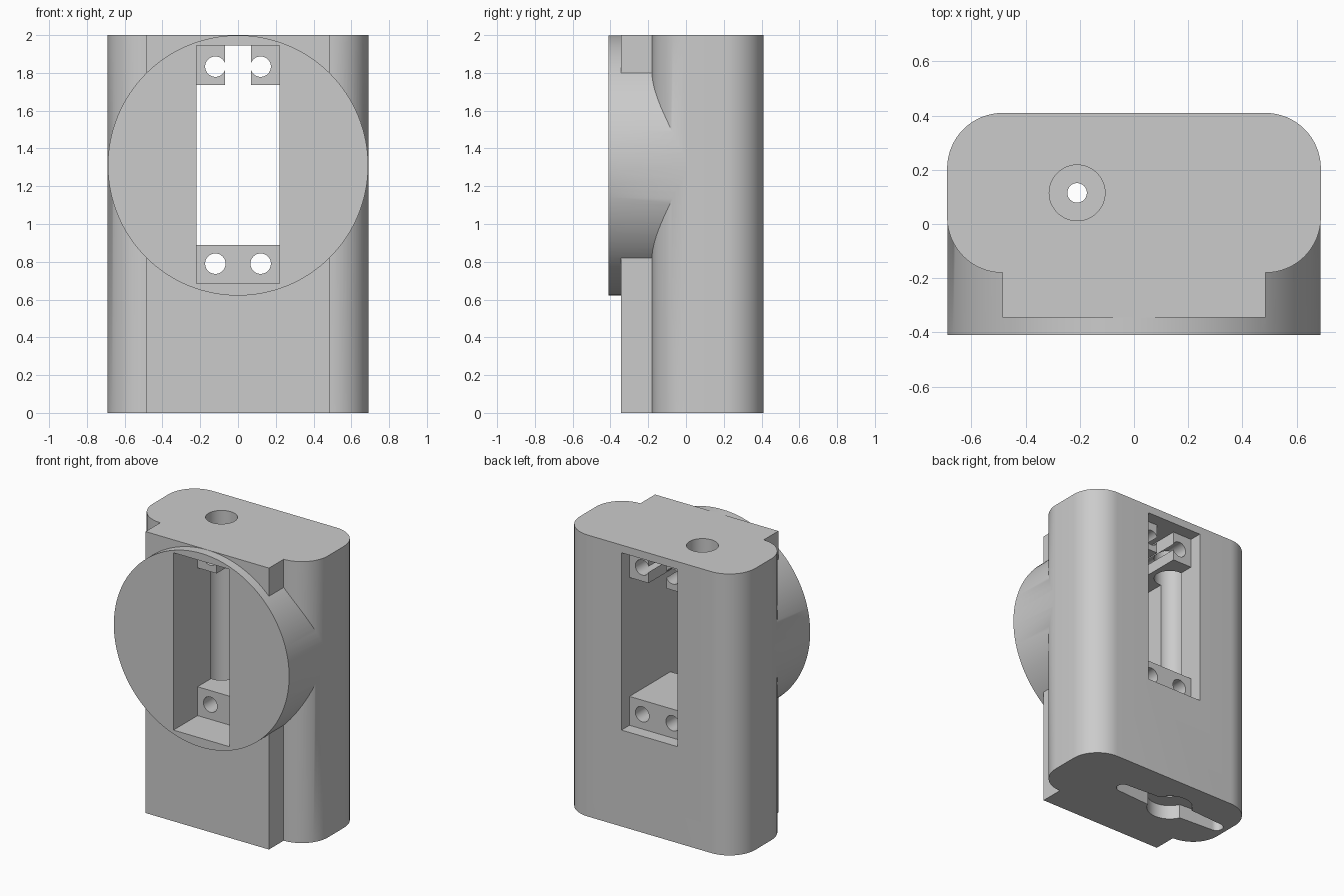
import bpy
import bmesh
from math import sin, cos, pi, radians
from mathutils import Matrix

if "Cube" in bpy.data.objects:
    bpy.data.objects.remove(bpy.data.objects["Cube"])

grey = bpy.data.materials.new("plain grey")
grey.use_nodes = True
grey.diffuse_color = (0.6, 0.6, 0.6, 1)
grey.node_tree.nodes["Principled BSDF"].inputs["Base Color"].default_value = grey.diffuse_color


def finish(name, bm):
    bmesh.ops.recalc_face_normals(bm, faces=bm.faces)
    mesh = bpy.data.meshes.new(name)
    bm.to_mesh(mesh)
    bm.free()
    mesh.materials.append(grey)
    ob = bpy.data.objects.new(name, mesh)
    bpy.context.scene.collection.objects.link(ob)
    return ob


def prism(name, outline, z0, z1):
    bm = bmesh.new()
    face = bm.faces.new([bm.verts.new((x, y, z0)) for x, y in outline])
    new = bmesh.ops.extrude_face_region(bm, geom=[face])["geom"]
    bmesh.ops.translate(bm, vec=(0, 0, z1 - z0),
                        verts=[v for v in new if isinstance(v, bmesh.types.BMVert)])
    return finish(name, bm)


def box(name, x0, x1, y0, y1, z0, z1):
    return prism(name, [(x0, y0), (x1, y0), (x1, y1), (x0, y1)], z0, z1)


def arc(cx, cy, r, start, end, n=16):
    angles = [radians(start + (end - start) * i / n) for i in range(n + 1)]
    return [(cx + r * cos(a), cy + r * sin(a)) for a in angles]


def rod(name, x, y, z, r, length, along_y=False, n=48):
    bm = bmesh.new()
    turn = Matrix.Rotation(pi / 2, 4, "X") if along_y else Matrix()
    bmesh.ops.create_cone(bm, cap_ends=True, segments=n, radius1=r, radius2=r,
                          depth=length, matrix=Matrix.Translation((x, y, z)) @ turn)
    return finish(name, bm)


def combine(ob, others, operation="DIFFERENCE"):
    for other in others:
        mod = ob.modifiers.new("cut", "BOOLEAN")
        mod.operation = operation
        mod.solver = "EXACT"
        mod.object = other
    graph = bpy.context.evaluated_depsgraph_get()
    mesh = bpy.data.meshes.new_from_object(ob.evaluated_get(graph))
    ob.modifiers.clear()
    ob.data = mesh


# Rounded body with the raised front block in one outline
R, SIDE, FLAT, FRONT, BACK = 0.205, 0.69, 0.485, -0.18, 0.41
outline = [(-FLAT, -0.345), (FLAT, -0.345)]
outline += arc(FLAT, FRONT + R, R, -90, 0)
outline += arc(FLAT, BACK - R, R, 0, 90)
outline += arc(-FLAT, BACK - R, R, 90, 180)
outline += arc(-FLAT, FRONT + R, R, 180, 270)
housing = prism("housing", outline, 0, 2)

# Round front boss
boss = rod("boss", 0, -0.155, 1.31, 0.689, 0.51, along_y=True, n=128)
combine(housing, [boss], "UNION")

# Window, vertical access bore, screw hole and the horn recess underneath
AX, AY = -0.21, 0.115
window = box("window_cutter", -0.22, 0.22, -0.6, 0.6, 0.685, 1.945)
access = rod("access_cutter", AX, AY, 1.2, 0.103, 2.0)
screw = rod("screw_cutter", AX, AY, 0.5, 0.036, 1.4, n=32)
hub = rod("hub_cutter", AX, AY, 0, 0.15, 0.2)
arms = [(AX, AY - 0.07)] + arc(AX + 0.4, AY, 0.045, -90, 90)
arms += [(AX, AY + 0.07)] + arc(AX - 0.4, AY, 0.045, 90, 270)
horn = prism("horn_cutter", arms, -0.1, 0.1)
combine(housing, [window, access, screw, hub, horn])

# Mounting tabs inside the window
T0, T1 = -0.14, 0.32
lower_tab = box("lower_tab", -0.22, 0.22, T0, T1, 0.685, 0.89)
upper_right_tab = box("upper_right_tab", -0.22, -0.07, T0, T1, 1.735, 1.945)
upper_left_tab = box("upper_left_tab", 0.07, 0.22, T0, T1, 1.735, 1.945)
holes = {(s, z): rod("hole_cutter", s * 0.12, 0, z, 0.054, 1.4, along_y=True)
         for s in (-1, 1) for z in (0.79, 1.833)}
combine(lower_tab, [holes[-1, 0.79], holes[1, 0.79], access])
combine(upper_right_tab, [holes[-1, 1.833], access])
combine(upper_left_tab, [holes[1, 1.833]])

# Remove the helpers and shade the curved walls
for helper in [boss, window, access, screw, hub, horn, *holes.values()]:
    bpy.data.objects.remove(helper)
for ob in (housing, lower_tab, upper_right_tab, upper_left_tab):
    bpy.ops.object.select_all(action="DESELECT")
    ob.select_set(True)
    bpy.context.view_layer.objects.active = ob
    bpy.ops.object.shade_smooth_by_angle(angle=radians(30))
